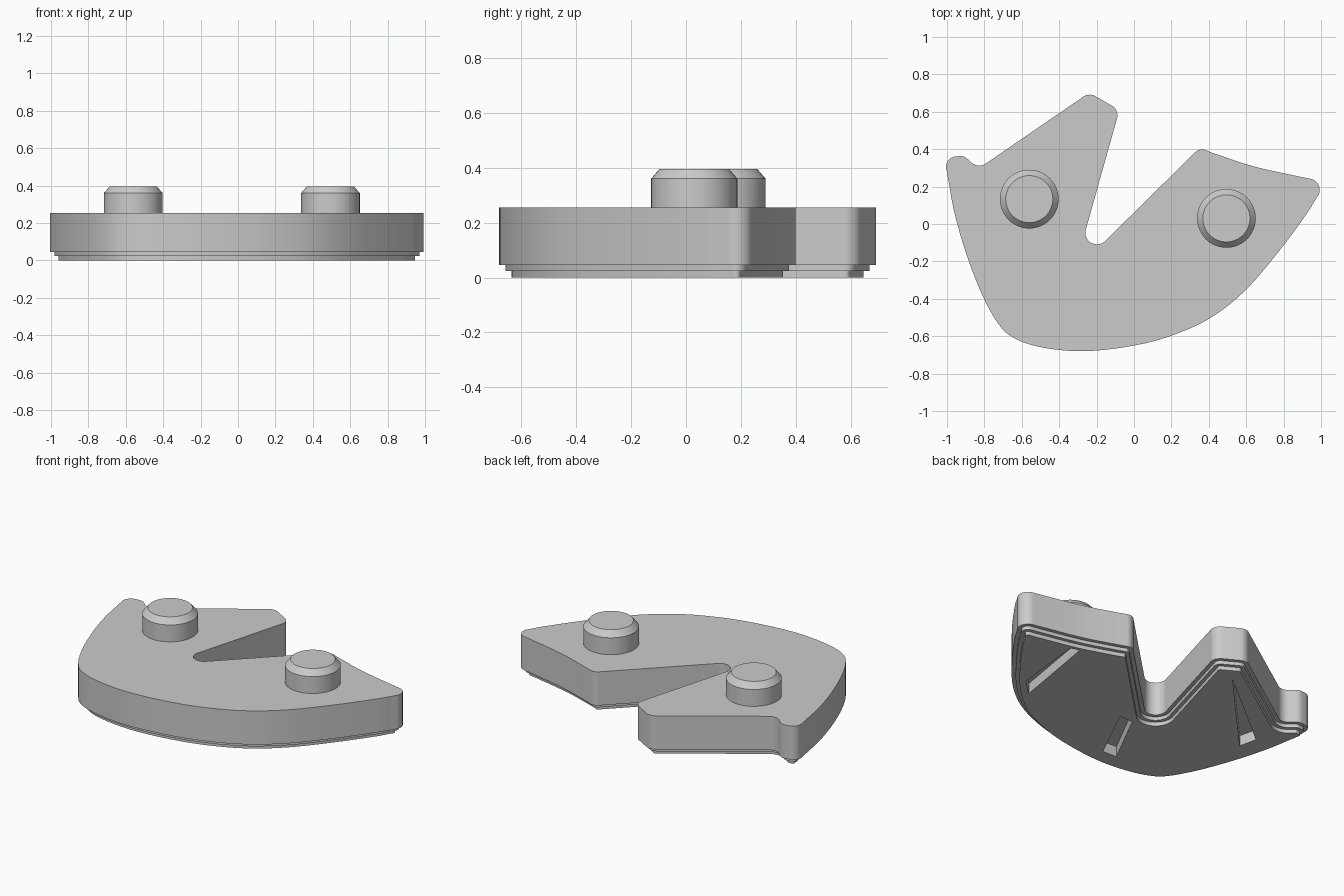
import bpy, bmesh, math
from mathutils import Vector

if "Cube" in bpy.data.objects:
    bpy.data.objects.remove(bpy.data.objects["Cube"])

GREY = (0.6, 0.6, 0.6, 1)
grey = bpy.data.materials.new("plain grey")
grey.use_nodes = True
grey.diffuse_color = GREY
grey.node_tree.nodes["Principled BSDF"].inputs["Base Color"].default_value = GREY


def vectors(pairs):
    return [Vector(p) for p in pairs]


def arc(centre, radius, start, sweep, steps):
    """Points on an arc, angles in degrees."""
    angles = [math.radians(start + sweep * i / steps) for i in range(steps + 1)]
    return [Vector(centre) + radius * Vector((math.cos(a), math.sin(a))) for a in angles]


def fillet(before, p, after, radius, steps=10):
    """Round one corner with a tangent arc."""
    a, b = (before - p).normalized(), (after - p).normalized()
    half = a.angle(b) / 2
    centre = p + (a + b).normalized() * radius / math.sin(half)
    reach = radius / math.tan(half)
    start, end = p + a * reach - centre, p + b * reach - centre
    return [centre + start.lerp(end, i / steps).normalized() * radius for i in range(steps + 1)]


def spline(points, steps):
    """Smooth run through points, ends included."""
    pts = [2 * points[0] - points[1]] + points + [2 * points[-1] - points[-2]]
    out = []
    for a, b, c, d in zip(pts, pts[1:], pts[2:], pts[3:]):
        for i in range(steps):
            t = i / steps
            out.append(0.5 * (2 * b + (c - a) * t + (2 * a - 5 * b + 4 * c - d) * t**2
                              + (3 * b - a - 3 * c + d) * t**3))
    return out + [points[-1]]


def inset(points, amount):
    """Move a counter-clockwise outline inwards."""
    out = []
    for i, p in enumerate(points):
        a = (p - points[i - 1]).normalized()
        b = (points[(i + 1) % len(points)] - p).normalized()
        n = Vector((-a.y - b.y, a.x + b.x)).normalized()
        out.append(p + n * amount / max(0.5, n.dot(Vector((-a.y, a.x)))))
    return out


def add_walls(bm, rings):
    """Skin stacked (outline, height) rings, close the last one, return the first ring's edges."""
    loops = [[bm.verts.new((p.x, p.y, z)) for p in ring] for ring, z in rings]
    n = len(loops[0])
    for low, high in zip(loops, loops[1:]):
        for i in range(n):
            j = (i + 1) % n
            bm.faces.new((low[i], low[j], high[j], high[i]))
    bm.faces.new(loops[-1])
    return [bm.edges.get((loops[0][i - 1], loops[0][i])) for i in range(n)]


def build(name, rings, pockets=(), depth=0.0):
    """Make a solid from rings, with pockets sunk into its underside."""
    bm = bmesh.new()
    rim = add_walls(bm, rings)
    for pocket in pockets:
        rim += add_walls(bm, [(pocket, 0), (pocket, depth)])
    bmesh.ops.triangle_fill(bm, use_beauty=True, edges=rim)
    bmesh.ops.recalc_face_normals(bm, faces=bm.faces)
    mesh = bpy.data.meshes.new(name)
    bm.to_mesh(mesh)
    bm.free()
    mesh.materials.append(grey)
    obj = bpy.data.objects.new(name, mesh)
    bpy.context.collection.objects.link(obj)
    bpy.ops.object.select_all(action="DESELECT")
    obj.select_set(True)
    bpy.context.view_layer.objects.active = obj
    bpy.ops.object.shade_smooth_by_angle(angle=math.radians(25))


# Curved edges of the plate: the long front sweep and the back of the left arm
front = spline(vectors([(-0.99, 0.22), (-0.96, 0.06), (-0.9, -0.15), (-0.82, -0.36), (-0.735, -0.52),
                        (-0.65, -0.605), (-0.5, -0.658), (-0.27, -0.68), (0, -0.65), (0.22, -0.59),
                        (0.42, -0.495), (0.6, -0.35), (0.78, -0.14), (0.92, 0.05), (0.97, 0.13)]), 8)
arm_back = spline(vectors([(0.9, 0.25), (0.64, 0.308), (0.42, 0.38)]), 5)

# Round end of the slot between the arms
slot = arc((-0.198, -0.047), 0.062, -45, -150, 16)

# Rounded corners from the slot to the front sweep
corners = [((-0.078, 0.61), 0.06), ((-0.24, 0.702), 0.06), ((-0.832, 0.296), 0.06),
           ((-0.91, 0.365), 0.052), ((-1.015, 0.355), 0.055)]
path = [slot[-1]] + [Vector(p) for p, r in corners] + [front[0]]

outline = front + fillet(front[-1], Vector((1.033, 0.225)), arm_back[0], 0.06)
outline += arm_back + fillet(arm_back[-1], Vector((0.352, 0.408)), slot[0], 0.052) + slot
for (point, radius), before, p, after in zip(corners, path, path[1:], path[2:]):
    outline += fillet(before, p, after, radius)

# Shallow pockets in the underside
pockets = [vectors([(0.515, -0.308), (0.615, -0.214), (0.667, 0.232), (0.608, 0.251)]),
           vectors([(-0.32, -0.536), (-0.225, -0.54), (-0.045, -0.175), (-0.137, -0.18)]),
           vectors([(-0.8, 0.116), (-0.774, 0.005), (-0.258, 0.555)])]

# Plate with two small steps underneath
foot, step = inset(outline, 0.045), inset(outline, 0.023)
build("plate", [(foot, 0), (foot, 0.024), (step, 0.024), (step, 0.046), (outline, 0.046), (outline, 0.255)],
      pockets, 0.065)

# Chamfered round pegs
for name, centre in (("right_peg", (-0.56, 0.133)), ("left_peg", (0.494, 0.03))):
    wide, narrow = [arc(centre, r, 0, 360, 48)[:-1] for r in (0.157, 0.126)]
    build(name, [(wide, 0.25), (wide, 0.36), (narrow, 0.396)])
